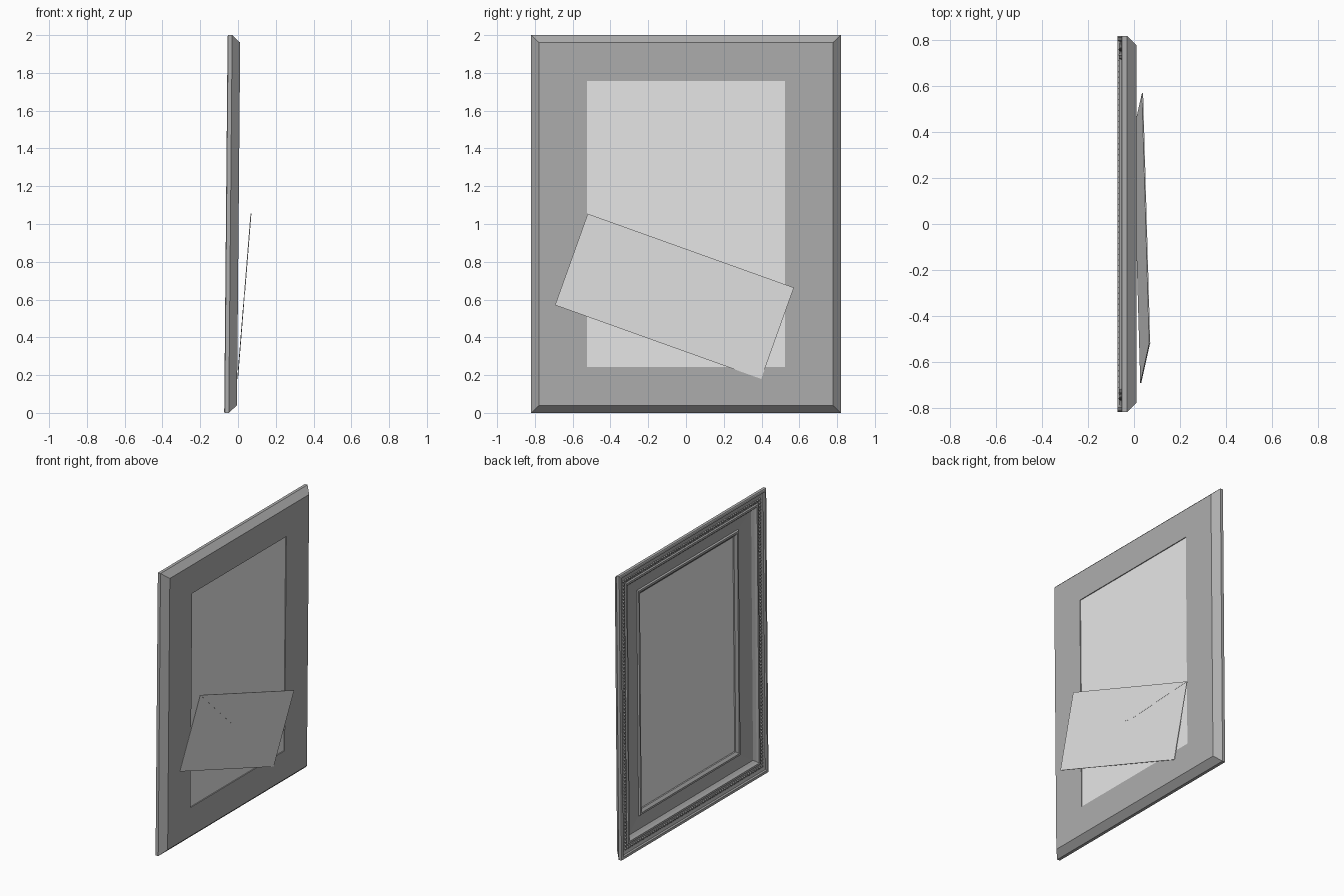
import bpy
import bmesh
from mathutils import Matrix, Vector

cube = bpy.data.objects.get("Cube")
if cube:
    bpy.data.objects.remove(cube, do_unlink=True)

HALF_W, HALF_H, LEAN = 0.82, 1.0, 0.009


def make_material(name, value):
    mat = bpy.data.materials.new(name)
    mat.use_nodes = True
    colour = (value, value, value, 1)
    mat.diffuse_color = colour
    mat.node_tree.nodes["Principled BSDF"].inputs["Base Color"].default_value = colour
    return mat


frame_grey = make_material("frame grey", 0.42)
paper_white = make_material("paper white", 0.8)


def lean(x, y, z):
    """The frame tips slightly as it rises."""
    return Vector((x + LEAN * (z - HALF_H), y, z))


def finish(bm, name, mat):
    bmesh.ops.recalc_face_normals(bm, faces=bm.faces)
    mesh = bpy.data.meshes.new(name)
    bm.to_mesh(mesh)
    bm.free()
    mesh.materials.append(mat)
    obj = bpy.data.objects.new(name, mesh)
    bpy.context.collection.objects.link(obj)
    return obj


def rectangle(inset_y, inset_z, x):
    y, z = HALF_W - inset_y, HALF_H - inset_z
    return [lean(x, sy * y, HALF_H + sz * z)
            for sy, sz in ((-1, -1), (1, -1), (1, 1), (-1, 1))]


def plate(name, outline, thickness, place, mat):
    """Thin solid from a flat outline; place maps (a, b, depth) to space."""
    bm = bmesh.new()
    back, front = ([bm.verts.new(place(a, b, d)) for a, b in outline]
                   for d in (0, thickness))
    bm.faces.new(back)
    bm.faces.new(front)
    n = len(outline)
    for i in range(n):
        j = (i + 1) % n
        bm.faces.new((back[i], back[j], front[j], front[i]))
    return finish(bm, name, mat)


# Frame: moulding section swept round mitred rectangles (side inset, top inset, depth)
section = [
    (0.295, 0.242, 0.003), (0.043, 0.04, 0.003), (0, 0, -0.04), (0, 0, -0.061),
    (0.005, 0.005, -0.064), (0.02, 0.02, -0.064), (0.026, 0.026, -0.055),
    (0.042, 0.042, -0.05), (0.078, 0.078, -0.05), (0.084, 0.084, -0.058),
    (0.098, 0.098, -0.058), (0.108, 0.108, -0.044), (0.126, 0.122, -0.03),
    (0.255, 0.205, -0.018), (0.262, 0.211, -0.028), (0.276, 0.224, -0.028),
    (0.295, 0.242, -0.014),
]
bm = bmesh.new()
rings = [[bm.verts.new(p) for p in rectangle(*s)] for s in section]
for i, ring in enumerate(rings):
    after = rings[(i + 1) % len(rings)]
    for k in range(4):
        m = (k + 1) % 4
        bm.faces.new((ring[k], ring[m], after[m], after[k]))
finish(bm, "frame", frame_grey)

# Beading: a row of small beads in the channel of the moulding
bm = bmesh.new()
corners = rectangle(0.06, 0.06, -0.05)
for k in range(4):
    start, end = corners[k], corners[(k + 1) % 4]
    count = round((end - start).length / 0.024)
    for i in range(count):
        spot = start.lerp(end, i / count)
        bmesh.ops.create_uvsphere(bm, u_segments=8, v_segments=6, radius=0.009,
                                  matrix=Matrix.Translation(spot))
finish(bm, "beading", frame_grey)

# Picture panel in the opening
panel = [(-0.524, 0.244), (0.524, 0.244), (0.524, 1.757), (-0.524, 1.757)]
plate("picture_panel", panel, 0.004,
      lambda a, b, d: lean(-0.006 + d, a, b), paper_white)

# Envelope leaning against the back, turned in its own plane
along = Vector((0.941, -0.337))
up = Vector((0.337, 0.941))
centre = Vector((-0.061, 0.617))


def on_envelope(a, b, d):
    p = centre + along * a + up * b
    return Vector((-0.004 + 0.08 * (p.y - 0.18) + d, p.x, p.y))


w, h = 0.58, 0.257
plate("envelope", [(-w, -h), (w, -h), (w, h), (-w, h)], 0.004, on_envelope, paper_white)

# Envelope flap with a rounded tip
half_flap = [(w, h), (0.12, 0.063), (0.08, 0.047), (0.04, 0.036)]
flap = half_flap + [(0, 0.032)] + [(-a, b) for a, b in reversed(half_flap)]
plate("envelope_flap", flap, 0.001,
      lambda a, b, d: on_envelope(a, b, d + 0.004), paper_white)
